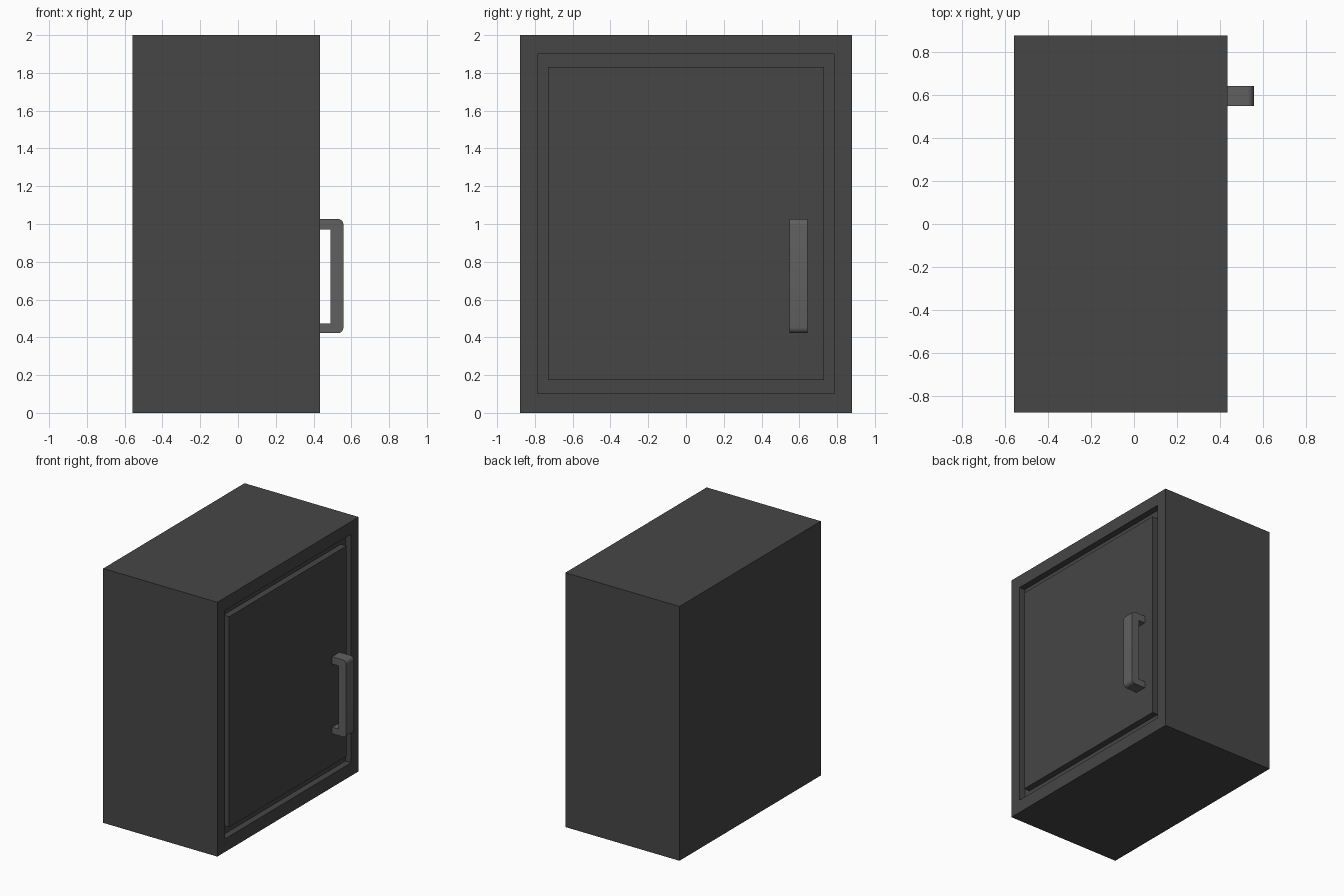
import bpy, bmesh
from mathutils import Vector

if "Cube" in bpy.data.objects:
    bpy.data.objects.remove(bpy.data.objects["Cube"])

FRONT, BACK, DEPTH = 0.435, -0.558, 0.05


def material(name, value):
    m = bpy.data.materials.new(name)
    m.diffuse_color = (value, value, value, 1)
    m.use_nodes = True
    m.node_tree.nodes["Principled BSDF"].inputs["Base Color"].default_value = m.diffuse_color
    return m


def finish(bm, name, mat):
    bmesh.ops.recalc_face_normals(bm, faces=bm.faces)
    me = bpy.data.meshes.new(name)
    bm.to_mesh(me)
    bm.free()
    ob = bpy.data.objects.new(name, me)
    bpy.context.collection.objects.link(ob)
    me.materials.append(mat)
    return ob


def box(x0, x1, y0, y1, z0, z1):
    bm = bmesh.new()
    bmesh.ops.create_cube(bm, size=1)
    for v in bm.verts:
        v.co = Vector((x1 if v.co.x > 0 else x0,
                       y1 if v.co.y > 0 else y0,
                       z1 if v.co.z > 0 else z0))
    return bm


dark = material("dark_grey", 0.061)
mid = material("mid_grey", 0.117)

# Cabinet: box with a shallow recess in the +x face
bm = box(BACK, FRONT, -0.878, 0.878, 0, 2)
bm.normal_update()
face = max(bm.faces, key=lambda f: f.normal.x)
bmesh.ops.inset_individual(bm, faces=[face], thickness=0.09)
for v in face.verts:
    v.co.y = 0.785 if v.co.y > 0 else -0.785
    v.co.z = 1.9 if v.co.z > 1 else 0.103
wall = bmesh.ops.extrude_discrete_faces(bm, faces=[face])["faces"][0]
for v in wall.verts:
    v.co.x -= DEPTH
finish(bm, "cabinet_body", dark)

# Door: panel flush with the frame, leaving a groove all round
finish(box(FRONT - DEPTH, FRONT, -0.73, 0.73, 0.175, 1.83), "door_panel", dark)

# Handle: C-shaped profile extruded along y, outer corners rounded
tip, bar = 0.558, 0.49
z0, z1, z2, z3 = 0.422, 0.473, 0.97, 1.027
profile = [(FRONT, z0), (tip, z0), (tip, z3), (FRONT, z3),
           (FRONT, z2), (bar, z2), (bar, z1), (FRONT, z1)]
bm = bmesh.new()
f = bm.faces.new([bm.verts.new((x, 0.548, z)) for x, z in profile])
ext = bmesh.ops.extrude_face_region(bm, geom=[f])["geom"]
for v in ext:
    if isinstance(v, bmesh.types.BMVert):
        v.co.y = 0.642
corners = [e for e in bm.edges
           if all(abs(v.co.x - tip) < 1e-4 for v in e.verts)
           and abs(e.verts[0].co.z - e.verts[1].co.z) < 1e-4]
bmesh.ops.bevel(bm, geom=corners, offset=0.03, segments=5, profile=0.5,
                affect='EDGES')
handle = finish(bm, "door_handle", mid)
bpy.context.view_layer.objects.active = handle
handle.select_set(True)
bpy.ops.object.shade_smooth_by_angle()
